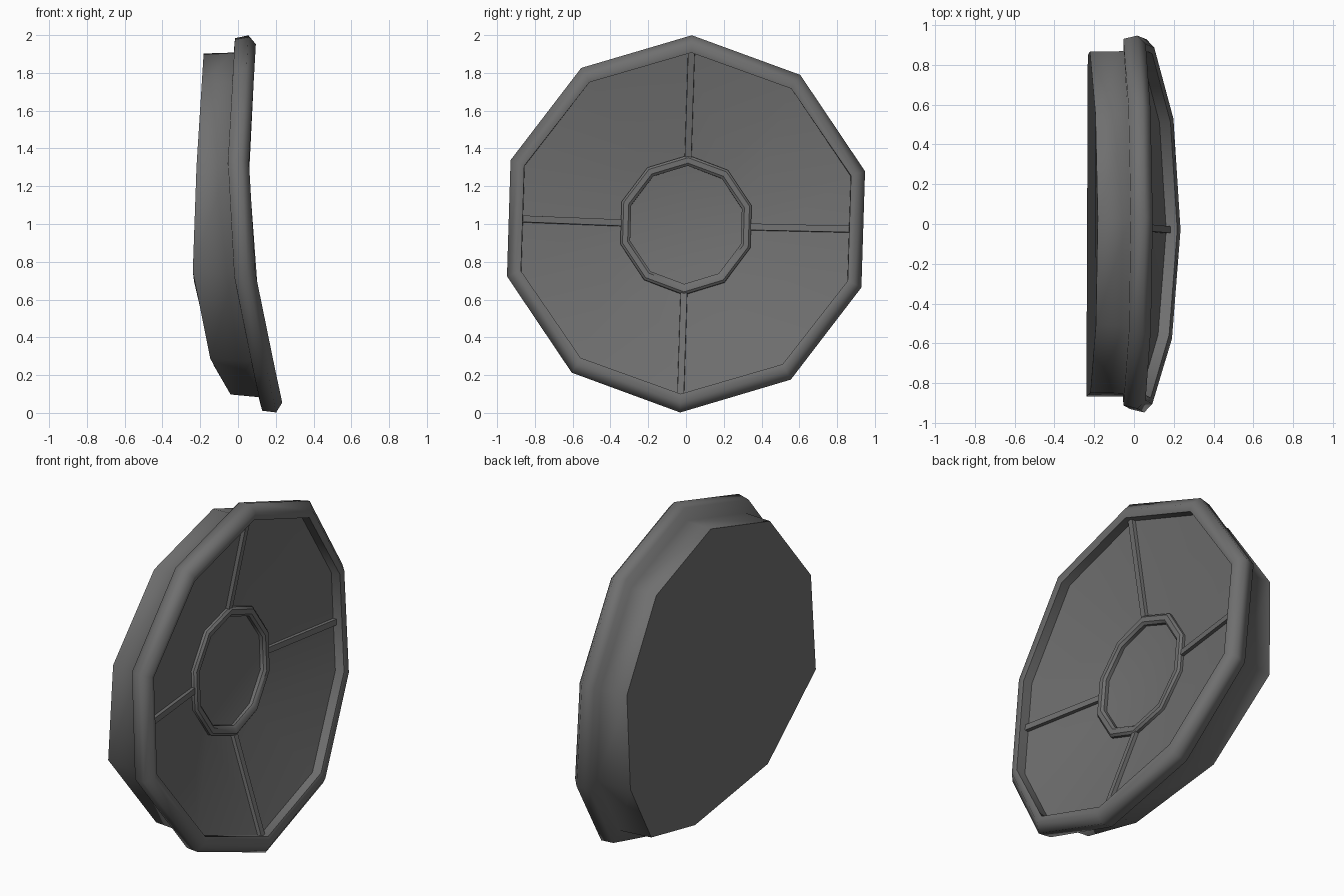
import bpy, bmesh, math

if "Cube" in bpy.data.objects:
    bpy.data.objects.remove(bpy.data.objects["Cube"])

SIDES = 10
TURN = math.radians(1.8)
# (z, x) curves: how the disc bends towards its foot, and where the back wall ends
BEND = [(0.0, 0.187), (0.23, 0.137), (0.72, 0.036), (1.3, 0.0), (2.0, 0.04)]
BACK = [(0.09, -0.035), (0.28, -0.145), (0.73, -0.24), (1.3, -0.22), (1.9, -0.182)]

dark = bpy.data.materials.new("dark_grey")
dark.diffuse_color = (0.16, 0.16, 0.16, 1)
dark.use_nodes = True
dark.node_tree.nodes["Principled BSDF"].inputs["Base Color"].default_value = dark.diffuse_color


def lerp(table, z):
    z = min(max(z, table[0][0]), table[-1][0])
    for (z0, x0), (z1, x1) in zip(table, table[1:]):
        if z <= z1:
            return x0 + (x1 - x0) * (z - z0) / (z1 - z0)
    return table[-1][1]


def bent(x, r, ang, side=0.0):
    """Place depth x, radius r, angle from the top (plus sideways offset) on the bent disc."""
    a = ang + TURN
    y = r * math.sin(a) + side * math.cos(a)
    if r > 0.93:
        y *= 0.987
    z = 1.0 + r * math.cos(a) - side * math.sin(a)
    if x < -0.15:
        return (lerp(BACK, z), y, z)
    slope = (lerp(BEND, min(z + 0.1, 2)) - lerp(BEND, max(z - 0.1, 0))) / 0.2
    return (x + lerp(BEND, z), y, max(z - slope * x, 0.0))


def finish(name, bm, angle=40):
    bmesh.ops.recalc_face_normals(bm, faces=bm.faces)
    me = bpy.data.meshes.new(name)
    bm.to_mesh(me)
    bm.free()
    me.materials.append(dark)
    ob = bpy.data.objects.new(name, me)
    bpy.context.collection.objects.link(ob)
    if angle is None:
        return
    bpy.ops.object.select_all(action='DESELECT')
    ob.select_set(True)
    bpy.context.view_layer.objects.active = ob
    bpy.ops.object.shade_smooth_by_angle(angle=math.radians(angle))


def lathe(name, profile, closed=False, sharp=None):
    """Sweep a (depth, radius) profile round the disc; 'sharp' lists loops kept crisp."""
    bm = bmesh.new()
    loops = [[bm.verts.new(bent(x, r, i * math.tau / SIDES)) for i in range(SIDES)]
             for x, r in profile]
    pairs = list(zip(loops, loops[1:]))
    if closed:
        pairs.append((loops[-1], loops[0]))
    for a, b in pairs:
        for i in range(SIDES):
            j = (i + 1) % SIDES
            bm.faces.new((a[i], a[j], b[j], b[i]))
    if not closed:
        bm.faces.new(loops[0])                       # back cap
        mid = bm.verts.new(bent(-0.105, 0.0, 0.0))   # dished centre
        for i in range(SIDES):
            bm.faces.new((loops[-1][i], loops[-1][(i + 1) % SIDES], mid))
    if sharp is None:
        return finish(name, bm)
    for f in bm.faces:
        f.smooth = True
    for k in sharp:
        for i in range(SIDES):
            bm.edges.get((loops[k][i], loops[k][(i + 1) % SIDES])).smooth = False
    finish(name, bm, None)


# Back drum, rounded rim and dished front panel
lathe("disc_body", [(-0.2, 0.903), (-0.057, 0.905), (-0.055, 0.982), (0.015, 1.0),
                    (0.057, 0.955), (0.05, 0.91), (-0.005, 0.908), (-0.08, 0.345)],
      sharp=(0, 5, 6))

# Raised ring around the centre
lathe("centre_ring", [(-0.1, 0.362), (-0.062, 0.362), (-0.05, 0.35),
                      (-0.05, 0.322), (-0.062, 0.308), (-0.1, 0.308)], closed=True)

# Four spokes from the ring to the rim
for k, name in enumerate(("top", "right", "bottom", "left")):
    bm = bmesh.new()
    ends = []
    for r, d in ((0.335, -0.08), (0.912 if k % 2 == 0 else 0.875, -0.002)):
        ends.append([bm.verts.new(bent(d + x, r, k * math.pi / 2, s))
                     for x, s in ((-0.012, -0.019), (0.02, -0.017), (0.02, 0.017), (-0.012, 0.019))])
    for i in range(4):
        j = (i + 1) % 4
        bm.faces.new((ends[0][i], ends[0][j], ends[1][j], ends[1][i]))
    bm.faces.new(ends[0])
    bm.faces.new(ends[1])
    finish("spoke_" + name, bm)
